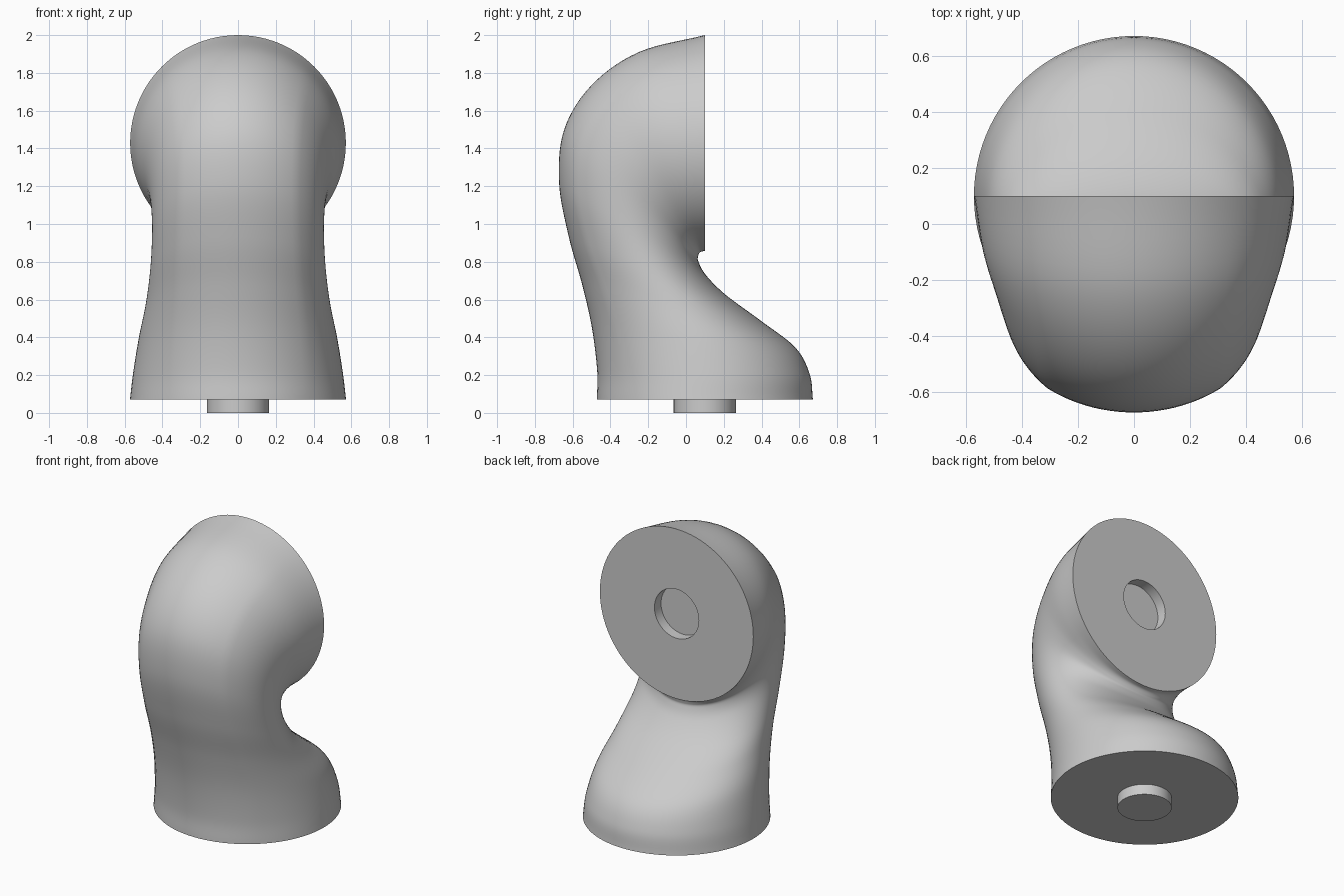
import bpy, bmesh, math
from mathutils import Vector

if "Cube" in bpy.data.objects:
    bpy.data.objects.remove(bpy.data.objects["Cube"])

SEG, SUB = 96, 7
PEG_R, DEPTH = 0.165, 0.07
CREASE = math.radians(41.25)

# Key sections of the bend: outer y, outer z, inner y, inner z, half width
keys = [Vector(k) for k in (
    (-0.472, 0.07, 0.672, 0.07, 0.572),
    (-0.470, 0.22, 0.655, 0.205, 0.555),
    (-0.498, 0.45, 0.580, 0.345, 0.525),
    (-0.550, 0.68, 0.400, 0.485, 0.487),
    (-0.620, 0.93, 0.210, 0.625, 0.463),
    (-0.672, 1.22, 0.105, 0.730, 0.455),
    (-0.645, 1.50, 0.066, 0.800, 0.465),
    (-0.500, 1.735, 0.064, 0.828, 0.495),
    (-0.250, 1.910, 0.074, 0.850, 0.540),
    (0.100, 2.000, 0.100, 0.858, 0.571))]


def spline(points, t):
    """Catmull-Rom interpolation through the key sections."""
    i = min(int(t), len(points) - 2)
    u = t - i
    p1, p2 = points[i], points[i + 1]
    p0 = points[i - 1] if i > 0 else p1 * 2 - p2
    p3 = points[i + 2] if i + 2 < len(points) else p2 * 2 - p1
    return 0.5 * (2 * p1 + (p2 - p0) * u + (2 * p0 - 5 * p1 + 4 * p2 - p3) * u * u
                  + (3 * p1 - p0 - 3 * p2 + p3) * u ** 3)


def ring(section, bulge=0.0):
    """Elliptical section with a soft ridge either side of the front."""
    oy, oz, iy, iz, w = section
    pts = []
    for k in range(SEG):
        a = 2 * math.pi * k / SEG
        phi = min(a, 2 * math.pi - a)
        if phi <= CREASE:
            f = (phi / CREASE) ** 2
        else:
            f = max(0, 1 - (phi - CREASE) / 0.87) ** 2
        r = 1 + bulge * f
        c, s = math.cos(a) * r, math.sin(a) * r
        pts.append((w * s, (oy + iy) / 2 + c * (oy - iy) / 2,
                    (oz + iz) / 2 + c * (oz - iz) / 2))
    return pts


# Locating peg under the base
y0, z1 = 0.10, 1.43
rings = [ring((y0 - PEG_R, z, y0 + PEG_R, z, PEG_R)) for z in (0, DEPTH)]

# Curved body
n = len(keys) - 1
for j in range(n * SUB + 1):
    t = j / SUB
    rings.append(ring(spline(keys, t), 0.03 * math.sin(math.pi * t / n)))

# Round socket in the upright face
rings += [ring((y, z1 + PEG_R, y, z1 - PEG_R, PEG_R)) for y in (y0, y0 - DEPTH)]

# Loft all the rings into one closed solid
bm = bmesh.new()
loops = [[bm.verts.new(p) for p in r] for r in rings]
for a, b in zip(loops, loops[1:]):
    for k in range(SEG):
        m = (k + 1) % SEG
        bm.faces.new((a[k], a[m], b[m], b[k]))
bm.faces.new(loops[0])
bm.faces.new(loops[-1])
bmesh.ops.recalc_face_normals(bm, faces=bm.faces)
mesh = bpy.data.meshes.new("curved_elbow")
bm.to_mesh(mesh)
bm.free()
elbow = bpy.data.objects.new("curved_elbow", mesh)
bpy.context.collection.objects.link(elbow)
bpy.context.view_layer.objects.active = elbow
elbow.select_set(True)
bpy.ops.object.shade_smooth_by_angle(angle=math.radians(35))
